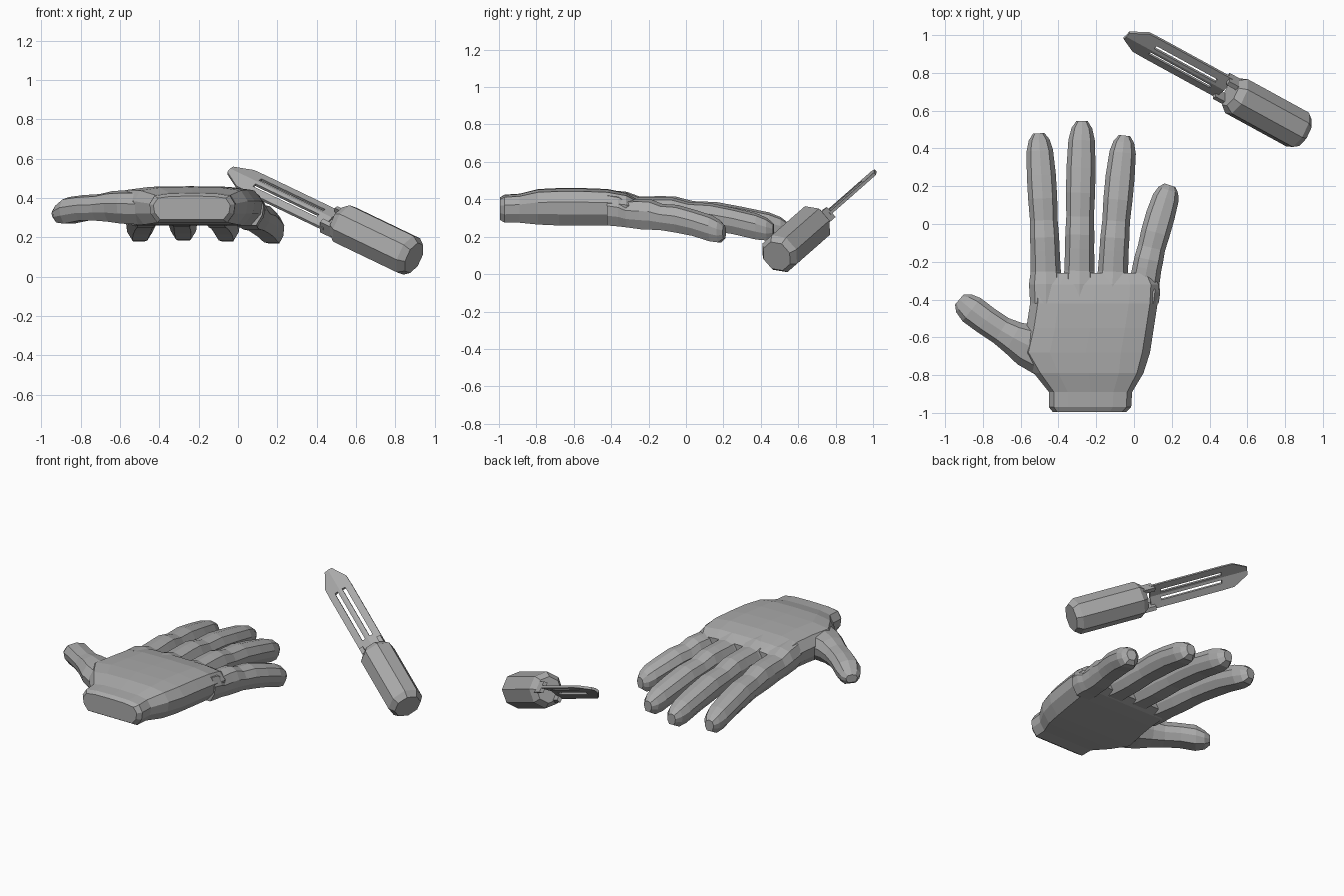
import bpy, bmesh, math
from mathutils import Vector

cube = bpy.data.objects.get("Cube")
if cube:
    bpy.data.objects.remove(cube, do_unlink=True)

grey = bpy.data.materials.new("plain_grey")
grey.use_nodes = True
grey.diffuse_color = (0.4, 0.4, 0.4, 1)
grey.node_tree.nodes["Principled BSDF"].inputs["Base Color"].default_value = (0.4, 0.4, 0.4, 1)


def loft(name, rings):
    """Skin a list of equal rings and close both ends."""
    bm = bmesh.new()
    loops = [[bm.verts.new(p) for p in ring] for ring in rings]
    n = len(loops[0])
    for a, b in zip(loops, loops[1:]):
        for i in range(n):
            j = (i + 1) % n
            bm.faces.new((a[i], a[j], b[j], b[i]))
    bm.faces.new(loops[0])
    bm.faces.new(loops[-1])
    bmesh.ops.recalc_face_normals(bm, faces=bm.faces)
    mesh = bpy.data.meshes.new(name)
    bm.to_mesh(mesh)
    bm.free()
    mesh.materials.append(grey)
    obj = bpy.data.objects.new(name, mesh)
    bpy.context.collection.objects.link(obj)
    return obj


def mirrored(half):
    return half + [(-a, b) for a, b in reversed(half) if a > 0]


# Half sections: across, up
FINGER = mirrored([(0, 1), (.68, .82), (1, .2), (.92, -.4), (.55, -1)])
PALM = mirrored([(0, 1), (.55, .97), (.88, .82), (1, .25), (.97, -.4), (.82, -1)])

# Palm from wrist to knuckles: y, left edge, right edge, bottom, top
palm = [
    (-.995, -.43, -.04, .29, .41),
    (-.97, -.45, -.015, .275, .425),
    (-.89, -.45, -.01, .275, .43),
    (-.79, -.53, .05, .265, .455),
    (-.68, -.6, .085, .26, .46),
    (-.55, -.57, .105, .26, .46),
    (-.42, -.55, .125, .26, .455),
    (-.32, -.545, .13, .262, .435),
    (-.26, -.5, .1, .28, .40),
]
loft("palm", [[((l + r) / 2 + a * (r - l) / 2, y, (b + t) / 2 + c * (t - b) / 2)
               for a, c in PALM] for y, l, r, b, t in palm])


def digit(name, base, mid, tip, profile, lift=0):
    """Sweep the finger section along a bent path: position, half width, bottom, top."""
    base, mid, tip = Vector(base), Vector(mid), Vector(tip)
    rings = []
    for t, w, b, top in profile:
        p = base * (1 - t) ** 2 + mid * 2 * t * (1 - t) + tip * t * t
        d = ((mid - base) * (1 - t) + (tip - mid) * t).normalized()
        rings.append([(p.x + d.y * a * w, p.y - d.x * a * w,
                       (b + top) / 2 + c * (top - b) / 2 + lift) for a, c in FINGER])
    loft(name, rings)


finger = [
    (0, .085, .27, .445), (.15, .09, .265, .435), (.24, .08, .26, .41),
    (.38, .077, .25, .412), (.46, .077, .248, .41), (.56, .073, .245, .385),
    (.68, .077, .232, .38), (.8, .077, .215, .355), (.92, .07, .185, .325),
    (.97, .055, .18, .30), (1, .03, .2, .27),
]
thumb = [
    (0, .13, .265, .44), (.22, .115, .27, .44), (.38, .09, .28, .435),
    (.52, .077, .285, .42), (.7, .077, .285, .415), (.86, .078, .27, .405),
    (.95, .062, .275, .37), (1, .035, .295, .345),
]
digit("index_finger", (-.465, -.42), (-.465, -.1), (-.505, .48), finger)
digit("middle_finger", (-.29, -.42), (-.29, -.1), (-.275, .545), finger, .005)
digit("ring_finger", (-.115, -.42), (-.115, -.1), (-.05, .468), finger)
digit("little_finger", (.045, -.42), (.05, -.22), (.19, .205), finger, -.01)
digit("thumb", (-.47, -.68), (-.69, -.6), (-.925, -.4), thumb)

# Peeler frame: along the blade, across it, and out of its face
start = Vector((.51, .695, .28))
along = Vector((-.808, .442, .388)).normalized()
across = Vector((.589, .606, .533))
across = (across - along * across.dot(along)).normalized()
out = along.cross(across).normalized()
if out.z < 0:
    out = -out


def place(t, w, n):
    return start + along * t + across * w + out * n


# Eight sided handle with chamfered ends
angles = [math.radians(22.5 + 45 * i) for i in range(8)]
loft("peeler_handle", [[place(t, r * math.cos(a), r * math.sin(a)) for a in angles]
                       for t, r in ((-.475, .085), (-.44, .11), (-.04, .11), (0, .08))])


def arch(w):
    return -.2 * abs(w)


def strip(name, stations, thick=.008):
    """Thin bar through stations of position and its two side edges."""
    loft(name, [[place(t, a, arch(a) + thick), place(t, b, arch(b) + thick),
                 place(t, b, arch(b) - thick), place(t, a, arch(a) - thick)]
                for t, a, b in stations])


# Slotted blade with pointed tip, and two prongs holding it
for side, s in (("left", 1), ("right", -1)):
    strip(side + "_blade_rail", [(.05, s * .036, s * .078), (.52, s * .036, s * .078)])
    strip(side + "_blade_root", [(.04, 0, s * .078), (.11, 0, s * .078)])
    strip(side + "_blade_tip", [(.51, 0, s * .078), (.585, 0, s * .076), (.68, 0, s * .025)])
    strip(side + "_prong", [(-.02, s * .05, s * .075), (.06, s * .05, s * .075)], .035)
    strip(side + "_blade_middle", [(.1, 0, s * .016), (.52, 0, s * .016)])
